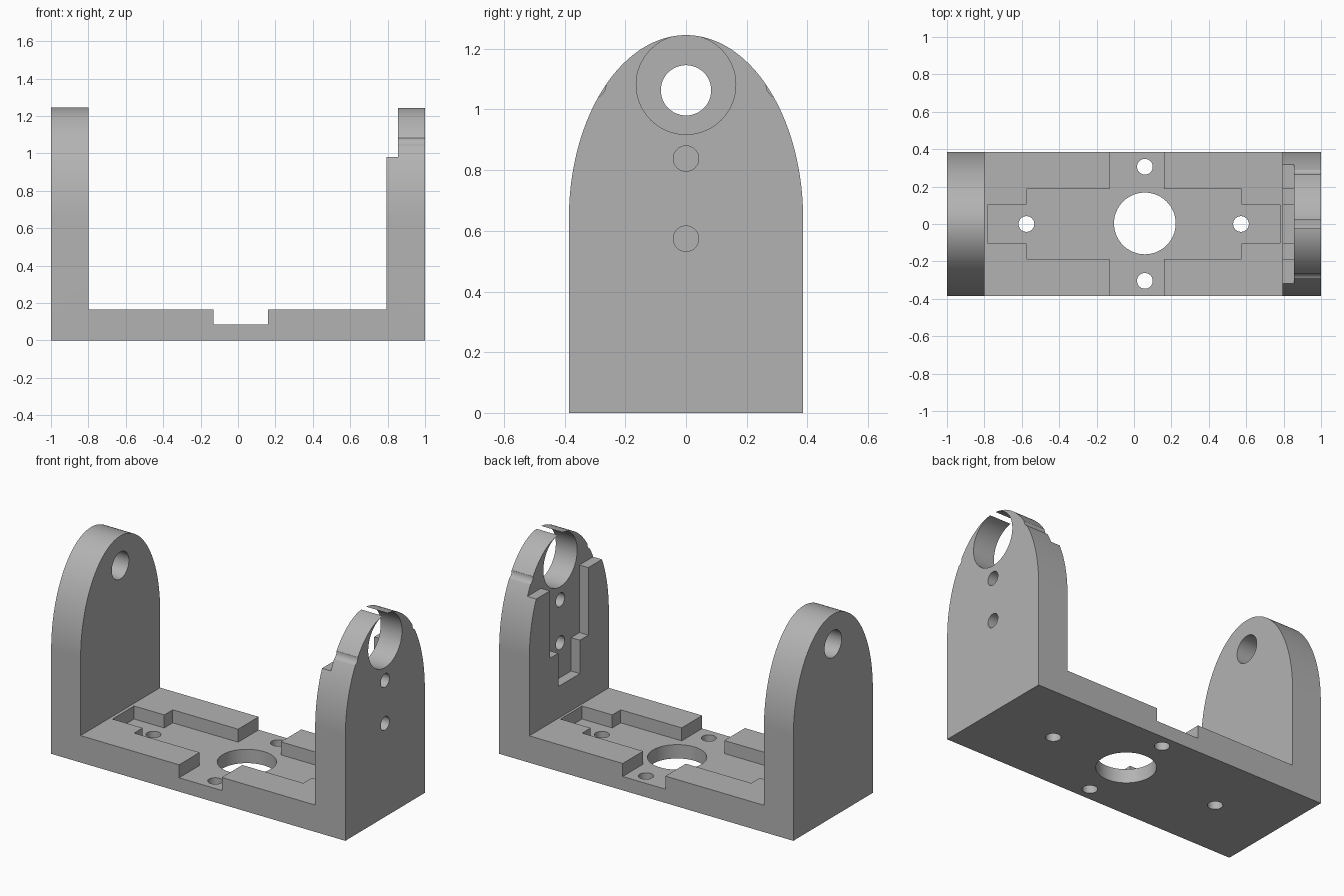
import bpy
import bmesh
import math
from mathutils import Vector

cube = bpy.data.objects.get("Cube")
if cube:
    bpy.data.objects.remove(cube, do_unlink=True)

grey = bpy.data.materials.new("plain grey")
grey.use_nodes = True
colour = (0.45, 0.45, 0.45, 1)
grey.diffuse_color = colour
grey.node_tree.nodes["Principled BSDF"].inputs["Base Color"].default_value = colour


def prism(name, points, sweep):
    """Solid made by sweeping a closed outline along a vector."""
    bm = bmesh.new()
    face = bm.faces.new([bm.verts.new(p) for p in points])
    moved = bmesh.ops.extrude_face_region(bm, geom=[face])["geom"]
    verts = [v for v in moved if isinstance(v, bmesh.types.BMVert)]
    bmesh.ops.translate(bm, verts=verts, vec=Vector(sweep))
    bmesh.ops.recalc_face_normals(bm, faces=bm.faces)
    mesh = bpy.data.meshes.new(name)
    bm.to_mesh(mesh)
    bm.free()
    obj = bpy.data.objects.new(name, mesh)
    bpy.context.collection.objects.link(obj)
    return obj


def circle(u, v, radius, sides):
    steps = [2 * math.pi * i / sides for i in range(sides)]
    return [(u + radius * math.cos(a), v + radius * math.sin(a)) for a in steps]


def cut(outline, place, sweep):
    """Subtract a swept outline from the bracket."""
    cutter = prism("cutter", [place(u, v) for u, v in outline], sweep)
    cutter.hide_render = True
    mod = bracket.modifiers.new("cut", "BOOLEAN")
    mod.operation = "DIFFERENCE"
    mod.solver = "EXACT"
    mod.object = cutter
    graph = bpy.context.evaluated_depsgraph_get()
    mesh = bpy.data.meshes.new_from_object(bracket.evaluated_get(graph))
    bracket.modifiers.clear()
    bracket.data = mesh
    bpy.data.objects.remove(cutter, do_unlink=True)


# Solid block with an elliptical arch top
WIDTH, SPRING, TOP = 0.386, 0.64, 1.245
arch = [(-WIDTH, 0), (WIDTH, 0)]
for i in range(97):
    a = math.pi * i / 96
    arch.append((WIDTH * math.cos(a), SPRING + (TOP - SPRING) * math.sin(a)))
bracket = prism("bracket", [(-1, y, z) for y, z in arch], (2, 0, 0))

# Open space between the two end walls
gap = [(-0.8, 0.165), (0.795, 0.165), (0.795, 2), (-0.8, 2)]
cut(gap, lambda x, z: (x, -1, z), (0, 2, 0))

# Stepped cross pocket, shared by the base and the right-hand end wall
half = [(-0.78, 0.105), (-0.575, 0.105), (-0.575, 0.187), (-0.13, 0.187),
        (-0.13, 0.5), (0.16, 0.5), (0.16, 0.187), (0.575, 0.187),
        (0.575, 0.105), (0.78, 0.105)]
pocket = half + [(u, -v) for u, v in reversed(half)]
cut(pocket, lambda x, y: (x, y, 0.085), (0, 0, 0.5))
cut(pocket, lambda u, y: (0.5, y, 1.14 - u), (0.355, 0, 0))

# Base holes: large centre and four screws
CENTRE = 0.058
cut(circle(CENTRE, 0.003, 0.165, 64), lambda x, y: (x, y, -0.5), (0, 0, 1))
for x, y in [(CENTRE, 0.306), (CENTRE, -0.304), (-0.575, 0), (0.572, 0)]:
    cut(circle(x, y, 0.042, 32), lambda u, v: (u, v, -0.5), (0, 0, 1))

# Holes in the left-positive wall: bearing bore, two screws, grazing edge notches
wall_holes = [(0, 1.0817, 0.164, 64), (0, 0.838, 0.042, 32), (0, 0.574, 0.042, 32),
              (0.306, 1.08, 0.042, 32), (-0.306, 1.08, 0.042, 32)]
for y, z, radius, sides in wall_holes:
    cut(circle(y, z, radius, sides), lambda u, v: (0.5, u, v), (1, 0, 0))

# Pivot hole in the opposite wall
cut(circle(0, 1.063, 0.083, 48), lambda u, v: (-1.5, u, v), (1, 0, 0))

bracket.data.materials.clear()
bracket.data.materials.append(grey)
bpy.context.view_layer.objects.active = bracket
bracket.select_set(True)
bpy.ops.object.shade_smooth_by_angle(angle=math.radians(30))
